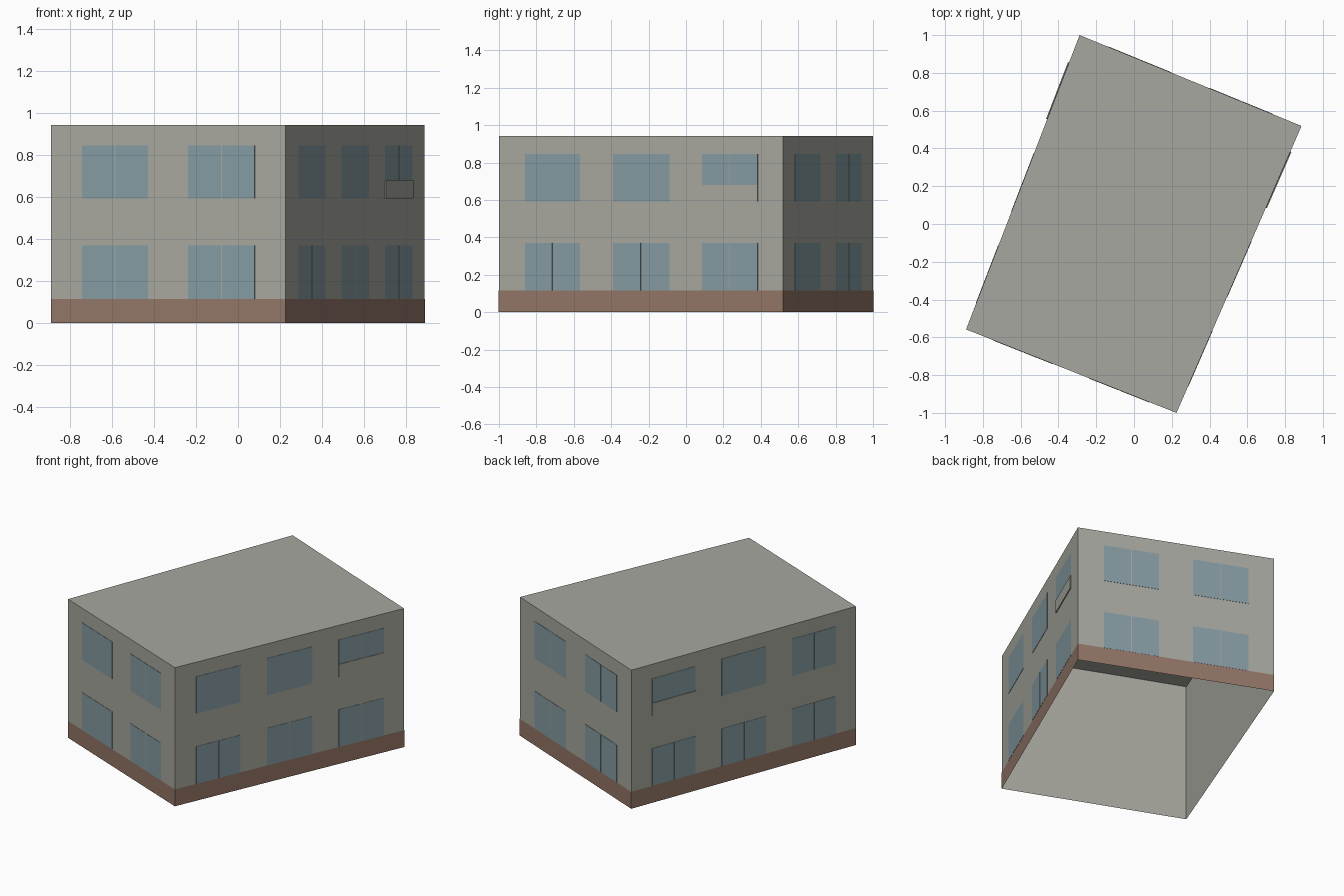
import bpy
import bmesh
from mathutils import Vector

cube = bpy.data.objects.get("Cube")
if cube:
    bpy.data.objects.remove(cube, do_unlink=True)


def material(name, rgb):
    m = bpy.data.materials.new(name)
    m.use_nodes = True
    m.diffuse_color = (*rgb, 1)
    m.node_tree.nodes["Principled BSDF"].inputs["Base Color"].default_value = (*rgb, 1)
    return m


PLASTER = material("grey_plaster", (0.39, 0.39, 0.35))
BRICK = material("brown_plinth", (0.29, 0.18, 0.135))
GLASS = material("blue_glass", (0.235, 0.33, 0.36))

HEIGHT, PLINTH = 0.943, 0.115
LOWER, UPPER = (PLINTH, 0.37), (0.593, 0.845)
SILL = 0.68      # bottom of the short window
GAP = 0.0025     # half width of the strip between panes
corners = [Vector(c) for c in ((-0.889, -0.558), (0.225, -1), (0.887, 0.519), (-0.288, 1))]


def finish(name, bm, mat):
    mesh = bpy.data.meshes.new(name)
    bm.to_mesh(mesh)
    bm.free()
    mesh.materials.append(mat)
    ob = bpy.data.objects.new(name, mesh)
    bpy.context.collection.objects.link(ob)
    return ob


def ring(name, scale, z0, z1, mat, roof=False):
    """Upright band around the footprint, open below."""
    bm = bmesh.new()
    low = [bm.verts.new((*(c * scale), z0)) for c in corners]
    top = [bm.verts.new((*(c * scale), z1)) for c in corners]
    for i in range(4):
        j = (i + 1) % 4
        bm.faces.new((low[i], low[j], top[j], top[i]))
    if roof:
        bm.faces.new(top)
    return finish(name, bm, mat)


def add_plate(bm, wall, t0, t1, z0, z1, depth):
    """Thin plate on a wall between two fractions of its length."""
    a, b = corners[wall], corners[(wall + 1) % 4]
    d = b - a
    out = Vector((d.y, -d.x)).normalized() * depth
    p, q = a + d * t0, a + d * t1
    verts = [bm.verts.new((*(v + o), z)) for o in (out * 0, out)
             for v, z in ((p, z0), (q, z0), (q, z1), (p, z1))]
    bm.faces.new(verts[4:])
    for i in range(4):
        j = (i + 1) % 4
        bm.faces.new((verts[i], verts[j], verts[j + 4], verts[i + 4]))


def window(name, wall, span, zs, split):
    bm = bmesh.new()
    t0, t1 = span
    if split:
        mid = (t0 + t1) / 2
        g = GAP / (corners[(wall + 1) % 4] - corners[wall]).length
        add_plate(bm, wall, t0, mid - g, *zs, 0.002)
        add_plate(bm, wall, mid + g, t1, *zs, 0.002)
    else:
        add_plate(bm, wall, t0, t1, *zs, 0.002)
    finish(name, bm, GLASS)


# Hollow shell and plinth
ring("walls_and_roof", 1, 0, HEIGHT, PLASTER, roof=True)
ring("plinth", 1.0015, 0, PLINTH, BRICK)

# Short walls: two windows on each floor
for wall, side in ((0, "front"), (2, "back")):
    for n, span in enumerate(((0.132, 0.414), (0.586, 0.87)), 1):
        window(f"{side}_lower_window_{n}", wall, span, LOWER, True)
        window(f"{side}_upper_window_{n}", wall, span, UPPER, True)

# Long walls: three windows, the one nearest the back is short over a panel
for wall, side, short in ((1, "left", 2), (3, "right", 0)):
    for n, span in enumerate(((0.093, 0.286), (0.402, 0.6), (0.715, 0.911))):
        window(f"{side}_lower_window_{n + 1}", wall, span, LOWER, True)
        zs = (SILL, UPPER[1]) if n == short else UPPER
        window(f"{side}_upper_window_{n + 1}", wall, span, zs, n == 2)
        if n == short:
            bm = bmesh.new()
            add_plate(bm, wall, *span, UPPER[0], SILL, 0.006)
            finish(f"{side}_window_panel", bm, PLASTER)
